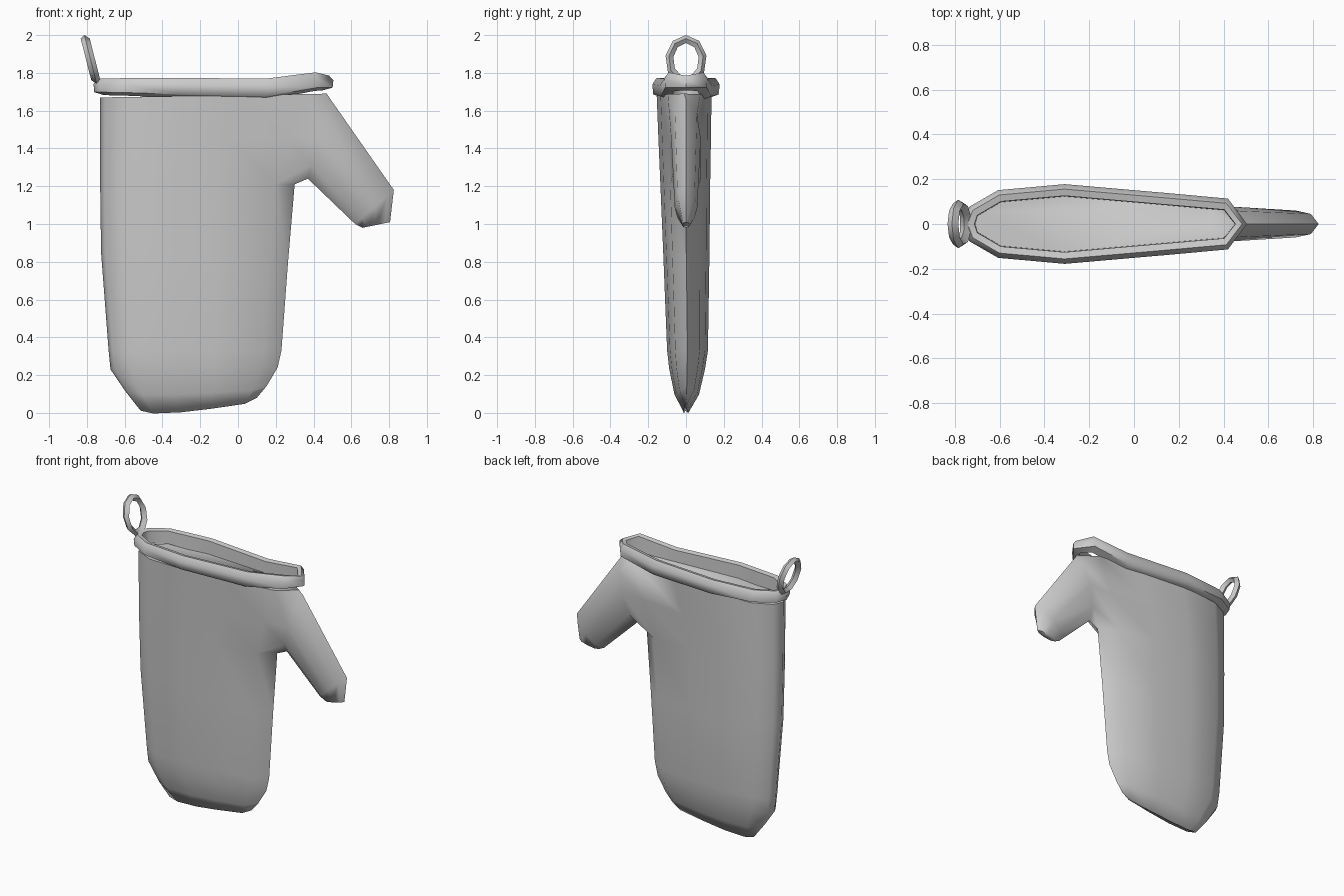
import bpy, bmesh
from math import sin, cos, pi, radians
from mathutils import Vector

if "Cube" in bpy.data.objects:
    bpy.data.objects.remove(bpy.data.objects["Cube"])


def finish(name, bm):
    bmesh.ops.recalc_face_normals(bm, faces=bm.faces)
    me = bpy.data.meshes.new(name)
    bm.to_mesh(me)
    bm.free()
    ob = bpy.data.objects.new(name, me)
    bpy.context.collection.objects.link(ob)
    me.shade_smooth()
    me.set_sharp_from_angle(angle=radians(65))
    return ob


def bridge(bm, a, b, skip=()):
    n = len(a)
    for i in range(n):
        if i not in skip:
            bm.faces.new((a[i], a[(i + 1) % n], b[(i + 1) % n], b[i]))


# Mitt cross-section: fraction across the width, fraction of half thickness
HALF = [(0, 0), (.025, .45), (.13, .88), (.36, 1), (.62, .86), (.9, .6), (1, 0)]
SECTION = HALF + [(u, -v) for u, v in HALF[-2:0:-1]]

# Rings: left x, left z, right x, right z, half thickness, y centre, sag
RINGS = [
    (-.53, .03, .10, .08, .012, 0, .045),
    (-.60, .12, .15, .14, .065, .004, .03),
    (-.675, .23, .21, .24, .095, .006, 0),
    (-.685, .33, .23, .33, .108, .008, 0),
    (-.725, .85, .265, .80, .122, .002, 0),
    (-.73, 1.22, .30, 1.21, .132, -.004, 0),
    (-.73, 1.45, .37, 1.45, .139, -.007, 0),
    (-.73, 1.67, .47, 1.69, .145, -.01, 0),
]

bm = bmesh.new()
rings = []
for xl, zl, xr, zr, t, yc, sag in RINGS:
    rings.append([bm.verts.new((xl + (xr - xl) * u, yc + t * v,
                                zl + (zr - zl) * u - sag * abs(v)))
                  for u, v in SECTION])
for k in range(len(rings) - 1):
    bridge(bm, rings[k], rings[k + 1], skip=(5, 6) if k in (5, 6) else ())
bm.faces.new(rings[0])
bm.faces.new(rings[-1])

# Thumb grows from the opening left in the right edge
A, M, B = rings[5:8]
loop = [A[7], A[6], A[5], M[5], B[5], B[6], B[7], M[7]]
bm.verts.remove(M[6])
THUMB = [(.37, 1.24, .49, 1.66, .078), (.62, 1.0, .825, 1.18, .06),
         (.66, .98, .805, 1.01, .02)]
for xl, zl, xu, zu, t in THUMB:
    ring = []
    for u, v in [(.17, -.75), (0, 0), (.17, .75), (.5, 1), (.83, .75), (1, 0),
                 (.83, -.75), (.5, -1)]:
        ring.append(bm.verts.new((xl + (xu - xl) * u, t * v, zl + (zu - zl) * u)))
    bridge(bm, loop, ring)
    loop = ring
bm.faces.new(loop)
finish("mitt_body", bm)

# Cuff trim: x, half width, middle height, half height along one side
EDGE = [(-.735, 0, 1.73, .04), (-.715, .055, 1.73, .04), (-.6, .122, 1.73, .042),
        (-.31, .148, 1.725, .048), (.15, .108, 1.718, .052),
        (.41, .085, 1.758, .045), (.475, 0, 1.75, .035)]
PATH = EDGE + [(x, -y, z, h) for x, y, z, h in EDGE[-2:0:-1]]
PROFILE = [(0, -1), (.026, -.8), (.03, .3), (.008, 1), (-.022, .85), (-.025, -1.2)]
bm = bmesh.new()
trim = []
for i, (x, y, z, h) in enumerate(PATH):
    p, q = PATH[i - 1], PATH[(i + 1) % len(PATH)]
    d = Vector((q[0] - p[0], q[1] - p[1])).normalized()
    out = Vector((-d.y, d.x))
    trim.append([bm.verts.new((x + out.x * o, y + out.y * o, z + h * s))
                 for o, s in PROFILE])
for i in range(len(trim)):
    bridge(bm, trim[i], trim[(i + 1) % len(trim)])
finish("cuff_trim", bm)

# Hanging loop: leaning oval ring
bm = bmesh.new()
N = 9
loops = []
for i in range(N):
    a = 2 * pi * i / N
    c = Vector((-.78 - .028 * cos(a), .088 * sin(a), 1.868 + .11 * cos(a)))
    out = Vector((-.25 * cos(a), sin(a), cos(a)))
    loops.append([bm.verts.new(c + out * r + Vector((w, 0, 0)))
                  for r, w in [(.022, 0), (.004, .024), (-.02, 0), (.004, -.024)]])
for i in range(N):
    bridge(bm, loops[i], loops[(i + 1) % N])
finish("hanging_loop", bm)
